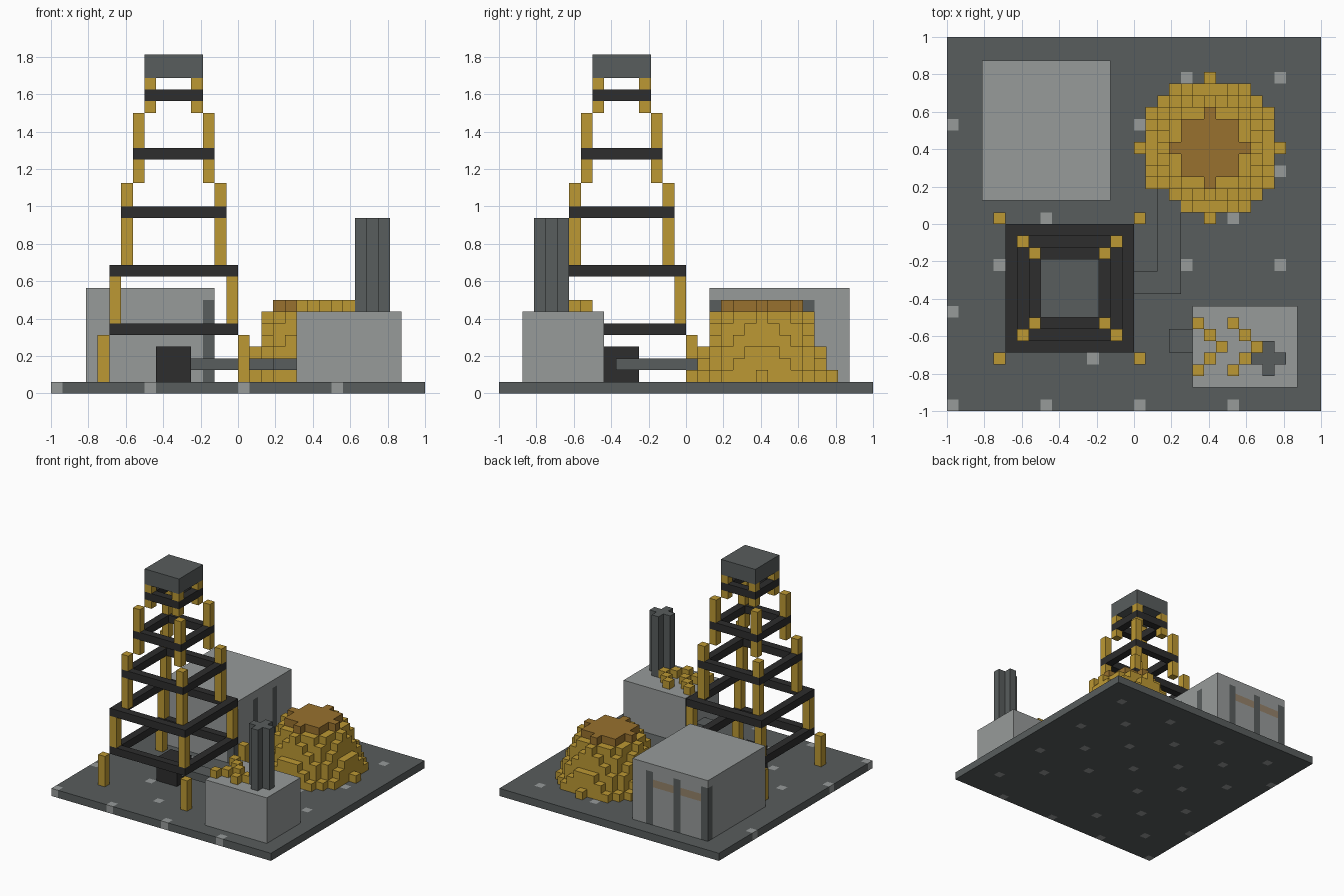
import bpy, bmesh
from mathutils import Vector

if "Cube" in bpy.data.objects:
    bpy.data.objects.remove(bpy.data.objects["Cube"], do_unlink=True)

U = 2 / 32  # size of one building block


def material(name, hex_code):
    srgb = [int(hex_code[i:i + 2], 16) / 255 for i in (0, 2, 4)]
    lin = [c / 12.92 if c <= 0.04045 else ((c + 0.055) / 1.055) ** 2.4 for c in srgb]
    m = bpy.data.materials.new(name)
    m.use_nodes = True
    m.diffuse_color = (*lin, 1)
    m.node_tree.nodes["Principled BSDF"].inputs["Base Color"].default_value = (*lin, 1)
    return m


DARK = material("dark_grey", "585D5D")
LIGHT = material("light_grey", "979B9A")
GOLD = material("gold", "BC9833")
BROWN = material("ore_brown", "98712E")
BLACK = material("charcoal", "2D2D2D")
TAN = material("window_tan", "94826A")


def span(xs, ys, zs):
    """Cells in a box given by half-open index ranges."""
    return {(x, y, z) for x in range(*xs) for y in range(*ys) for z in range(*zs)}


def blocks(name, cells, mats, rule=lambda c: 0):
    """Outer skin of a set of grid cells; rule picks the material slot of a cell."""
    bm = bmesh.new()
    cache = {}

    def vert(p):
        if p not in cache:
            cache[p] = bm.verts.new((p[0] * U - 1, p[1] * U - 1, p[2] * U))
        return cache[p]

    for c in sorted(cells):
        for axis in range(3):
            a, b = (axis + 1) % 3, (axis + 2) % 3
            for side in (0, 1):
                n = list(c)
                n[axis] += 2 * side - 1
                if tuple(n) in cells:
                    continue
                ring = []
                for da, db in ((0, 0), (1, 0), (1, 1), (0, 1)):
                    p = list(c)
                    p[axis] += side
                    p[a] += da
                    p[b] += db
                    ring.append(vert(tuple(p)))
                f = bm.faces.new(ring if side else ring[::-1])
                f.material_index = rule(c)
    # Merge coplanar faces of the same colour
    bmesh.ops.dissolve_limit(bm, angle_limit=0.01, verts=bm.verts[:], edges=bm.edges[:],
                             delimit={'MATERIAL'})
    me = bpy.data.meshes.new(name)
    bm.to_mesh(me)
    bm.free()
    for m in mats:
        me.materials.append(m)
    ob = bpy.data.objects.new(name, me)
    bpy.context.collection.objects.link(ob)
    return ob


def box(name, xs, ys, zs, mat):
    """Plain cuboid between grid lines."""
    lo = Vector((xs[0], ys[0], zs[0])) * U - Vector((1, 1, 0))
    hi = Vector((xs[1], ys[1], zs[1])) * U - Vector((1, 1, 0))
    bm = bmesh.new()
    bmesh.ops.create_cube(bm, size=1)
    for v in bm.verts:
        v.co = Vector((v.co[i] + 0.5) * (hi[i] - lo[i]) + lo[i] for i in range(3))
    me = bpy.data.meshes.new(name)
    bm.to_mesh(me)
    bm.free()
    me.materials.append(mat)
    ob = bpy.data.objects.new(name, me)
    bpy.context.collection.objects.link(ob)
    return ob


# Ground slab with a checker of light stones
def stone(c):
    x, y = c[0] // 4, c[1] // 4
    on = c[0] % 4 == 0 and c[1] % 4 == 0 and (x + y) % 2 == 0
    return int(on and (x, y) not in {(0, 4), (4, 2), (5, 1)})


blocks("ground_slab", span((0, 32), (0, 32), (0, 1)), [DARK, LIGHT], stone)

# Derrick: four legs per tier, stepping inwards (low index, high index, bottom, top)
TIERS = [(4, 16, 1, 5), (5, 15, 6, 10), (6, 14, 11, 18), (7, 13, 18, 24), (8, 12, 24, 27)]
RINGS = [(5, 15, 5), (5, 15, 10), (6, 14, 15), (7, 13, 20), (8, 12, 25)]
ring_levels = {z for _, _, z in RINGS}
for t, (lo, hi, z0, z1) in enumerate(TIERS, 1):
    cells = {(x, y, z) for x in (lo, hi) for y in (lo, hi)
             for z in range(z0, z1) if z not in ring_levels}
    blocks(f"derrick_legs_{t}", cells, [GOLD])
for r, (lo, hi, z) in enumerate(RINGS, 1):
    frame = (span((lo, hi + 1), (lo, hi + 1), (z, z + 1))
             - span((lo + 1, hi), (lo + 1, hi), (z, z + 1)))
    blocks(f"derrick_ring_{r}", frame, [BLACK])
box("derrick_cap", (8, 13), (8, 13), (27, 29), DARK)

# Drill head and pipes
box("drill_head", (9, 12), (9, 12), (1, 4), BLACK)
blocks("ore_pipe", span((12, 20), (10, 12), (2, 3)) | span((18, 20), (12, 19), (2, 3)), [DARK])
box("shed_pipe", (19, 21), (5, 7), (2, 3), DARK)


# Storage hall with dark pillars on two sides and tan windows at the back
def hall_colour(c):
    x, y, z = c
    pillar = (x == 13 and y % 4 == 2) or (y == 29 and x % 4 == 3)
    if pillar and z < 8:
        return 1
    return 2 if y == 29 and 3 < x < 11 and z == 6 else 0


blocks("storage_hall", span((3, 14), (18, 30), (1, 9)), [LIGHT, DARK, TAN], hall_colour)

# Ore heap: stacked discs with a brown crown
RADII = [6, 5.6, 5.2, 4.8, 4.4, 4, 3]
heap = {(22 + x, 22 + y, z) for z, r in enumerate(RADII, 1)
        for x in range(-6, 7) for y in range(-6, 7) if x * x + y * y <= r * r + 0.01}
blocks("ore_heap", heap, [GOLD, BROWN], lambda c: int(c[2] == 7))

# Engine shed, cross-shaped chimney and two roof chevrons
box("engine_shed", (21, 30), (2, 9), (1, 7), LIGHT)
blocks("chimney", span((26, 29), (4, 5), (7, 15)) | span((27, 28), (3, 6), (7, 15)), [DARK])
for n, x0 in enumerate((23, 26), 1):
    blocks(f"roof_chevron_{n}", {(x0 - abs(d), 5 + d, 7) for d in range(-2, 3)}, [GOLD])
